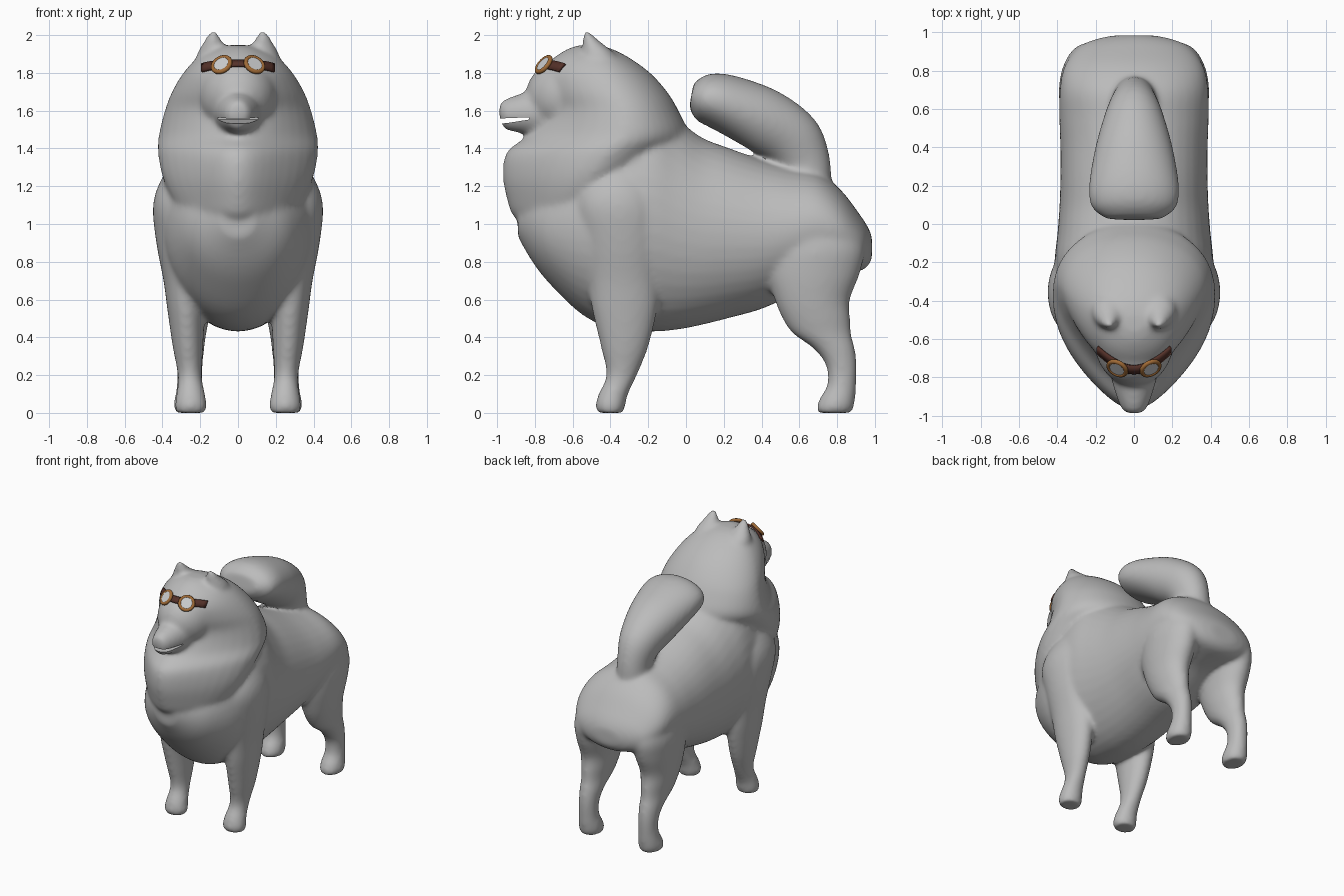
import bpy, bmesh, math
from mathutils import Vector

if "Cube" in bpy.data.objects:
    bpy.data.objects.remove(bpy.data.objects["Cube"])


def material(name, rgb):
    m = bpy.data.materials.new(name)
    m.diffuse_color = (*rgb, 1)
    m.use_nodes = True
    m.node_tree.nodes["Principled BSDF"].inputs["Base Color"].default_value = m.diffuse_color
    return m


FUR = material("grey fur", (0.5, 0.5, 0.5))
BRASS = material("brass rim", (0.35, 0.145, 0.037))
LEATHER = material("dark leather", (0.09, 0.031, 0.022))
GLASS = material("pale glass", (0.6, 0.61, 0.62))


def new_object(name, bm, mat):
    me = bpy.data.meshes.new(name)
    bmesh.ops.recalc_face_normals(bm, faces=bm.faces)
    bm.to_mesh(me)
    bm.free()
    ob = bpy.data.objects.new(name, me)
    bpy.context.collection.objects.link(ob)
    me.materials.append(mat)
    me.shade_smooth()
    return ob


def spline(rows, steps=4):
    """Smooth interpolation through rows of numbers."""
    out = []
    for i in range(len(rows) - 1):
        a, b = rows[max(i - 1, 0)], rows[i]
        c, d = rows[i + 1], rows[min(i + 2, len(rows) - 1)]
        for k in range(steps):
            t = k / steps
            out.append([0.5 * (2 * q + (r - p) * t + (2 * p - 5 * q + 4 * r - s) * t * t
                               + (3 * q - p - 3 * r + s) * t ** 3)
                        for p, q, r, s in zip(a, b, c, d)])
    return out + [list(rows[-1])]


def loft(bm, rows, side=1, n=40):
    """Rows: x, y, z, half width, half depth, tilt of depth axis, egg amount."""
    rings = []
    for x, y, z, rx, rd, tilt, egg in spline(rows):
        a, ring = math.radians(tilt), []
        for i in range(n):
            t = 2 * math.pi * i / n
            c, s = math.cos(t), math.sin(t)
            w, d = max(rx, 0.003) * c, max(rd, 0.003) * s
            if egg:  # longer, more pointed front
                w *= 1 - egg * max(0, -s) ** 1.4
                d *= 1.2 if s < 0 else 0.8
            ring.append(bm.verts.new((side * (x + w), y + d * math.cos(a), z + d * math.sin(a))))
        rings.append(ring)
    for r0, r1 in zip(rings, rings[1:]):
        for i in range(n):
            j = (i + 1) % n
            bm.faces.new((r0[i], r0[j], r1[j], r1[i]))
    bm.faces.new(rings[0])
    bm.faces.new(rings[-1])


bm = bmesh.new()

# Torso and muzzle: y, bottom, top, half width
torso = [(-.89, .93, 1.12, .09), (-.80, .78, 1.2, .23), (-.70, .66, 1.3, .31),
         (-.55, .52, 1.45, .38), (-.40, .45, 1.62, .41), (-.20, .43, 1.68, .415),
         (-.05, .44, 1.56, .40), (.08, .465, 1.46, .39), (.22, .50, 1.405, .385), (.4, .55, 1.34, .385),
         (.55, .62, 1.30, .39), (.7, .70, 1.27, .388), (.82, .73, 1.18, .365),
         (.92, .75, 1.05, .295), (.965, .78, .98, .2), (.985, .82, .93, .1)]
muzzle = [(-.70, 1.45, 1.73, .14), (-.80, 1.465, 1.71, .12), (-.86, 1.478, 1.695, .105),
          (-.92, 1.49, 1.675, .085), (-.955, 1.50, 1.662, .07), (-.977, 1.53, 1.648, .055),
          (-.989, 1.57, 1.632, .03)]
for part in (torso, muzzle):
    loft(bm, [(0, y, (b + t) / 2, w, (t - b) / 2, 90, 0) for y, b, t, w in part])

# Mane and skull: z, front, back, half width, egg amount
mane = [(1.0, -.87, -.62, .14, .3), (1.05, -.92, -.5, .26, .35), (1.12, -.945, -.35, .34, .4),
        (1.25, -.97, -.2, .40, .42), (1.38, -.95, -.06, .425, .42), (1.47, -.84, .01, .42, .38),
        (1.6, -.76, -.04, .388, .3), (1.7, -.775, -.10, .35, .22), (1.8, -.77, -.19, .29, .15),
        (1.88, -.70, -.30, .215, .1), (1.93, -.62, -.40, .12, .1), (1.947, -.56, -.48, .05, .1)]
loft(bm, [(0, f + .6 * (k - f), z, w, (k - f) / 2, 0, e) for z, f, k, w, e in mane])

# Face
ball = bmesh.ops.create_uvsphere(bm, u_segments=32, v_segments=20, radius=1)["verts"]
for v in ball:
    v.co = Vector((v.co.x * .21, v.co.y * .25 - .6, v.co.z * .215 + 1.675))

# Legs and ears: z, x, y, half width, half depth
front_leg = [(1.42, .24, -.36, .05, .08), (1.25, .275, -.36, .125, .18), (1.1, .30, -.36, .15, .23),
             (.9, .29, -.34, .143, .215), (.7, .28, -.33, .115, .19), (.55, .275, -.325, .1, .174),
             (.35, .265, -.325, .081, .127), (.2, .255, -.34, .064, .082), (.1, .25, -.385, .076, .079),
             (.04, .25, -.4, .086, .079), (0, .25, -.4, .077, .07)]
hind_leg = [(1.1, .21, .66, .11, .17), (.9, .24, .69, .147, .25), (.75, .25, .675, .138, .25),
            (.6, .255, .668, .117, .2), (.5, .255, .69, .102, .18), (.42, .255, .72, .087, .155),
            (.34, .255, .785, .077, .11), (.25, .255, .823, .068, .082), (.15, .255, .825, .068, .077),
            (.08, .255, .803, .08, .094), (.03, .255, .79, .084, .099), (0, .255, .787, .074, .089)]
ear = [(1.82, .14, -.45, .09, .1), (1.9, .135, -.462, .083, .086),
       (1.96, .132, -.497, .053, .05), (2.025, .132, -.532, .016, .014)]
for side in (1, -1):
    for limb in (front_leg, hind_leg, ear):
        loft(bm, [(x, y, z, w, d, 0, 0) for z, x, y, w, d in limb], side, 28)

# Curled tail: y, z, half width, half thickness, tilt
tail = [(.65, 1.16, .12, .12, 0), (.63, 1.31, .118, .138, 18), (.565, 1.44, .15, .162, 40),
        (.425, 1.54, .195, .172, 61), (.28, 1.61, .225, .162, 70), (.16, 1.655, .237, .146, 74),
        (.08, 1.67, .215, .122, 78), (.028, 1.68, .145, .065, 80)]
loft(bm, [(0, y, z, w, h, a, 0) for y, z, w, h, a in tail])
dog = new_object("dog_body", bm, FUR)

# Wedge that opens the mouth
bm = bmesh.new()
wedge = [(-1.05, 1.528), (-.95, 1.534), (-.83, 1.553), (-.83, 1.565), (-1.05, 1.556)]
ends = [[bm.verts.new((x, y, z)) for y, z in wedge] for x in (-.13, .13)]
for e in ends:
    bm.faces.new(e)
for i in range(5):
    j = (i + 1) % 5
    bm.faces.new((ends[0][i], ends[0][j], ends[1][j], ends[1][i]))
cutter = new_object("mouth_cutter", bm, FUR)
cutter.hide_render = True

# Fuse all parts into one soft skin and cut the mouth
remesh = dog.modifiers.new("fuse", "REMESH")
remesh.mode = "VOXEL"
remesh.voxel_size = 0.014
remesh.use_smooth_shade = True
soften = dog.modifiers.new("soften", "SMOOTH")
soften.factor = 0.5
soften.iterations = 16
cut = dog.modifiers.new("mouth", "BOOLEAN")
cut.operation = "DIFFERENCE"
cut.solver = "EXACT"
cut.object = cutter
bpy.context.view_layer.update()
skin = bpy.data.meshes.new_from_object(dog.evaluated_get(bpy.context.evaluated_depsgraph_get()))
dog.modifiers.clear()
dog.data = skin
bpy.data.objects.remove(cutter)
skin.materials.clear()
skin.materials.append(FUR)
skin.shade_smooth()
skin.set_sharp_from_angle(angle=math.radians(50))
bpy.context.view_layer.update()


def on_skin(p, lift):
    hit, loc, normal, _ = dog.closest_point_on_mesh(p)
    return loc + normal * lift if hit else p


# Goggle strap laid over the forehead
bm = bmesh.new()
up = Vector((0, .6, .8)) * .028
rows = []
for i in range(25):
    u = i / 12 - 1
    p = Vector((.195 * u, -.775 + .115 * u * u, 1.872 - .042 * u * u))
    rows.append([bm.verts.new(on_skin(p + up * k, .012)) for k in (-1, 0, 1)])
for a, b in zip(rows, rows[1:]):
    for k in range(2):
        bm.faces.new((a[k], b[k], b[k + 1], a[k + 1]))
strap = new_object("goggle_strap", bm, LEATHER)
thick = strap.modifiers.new("thickness", "SOLIDIFY")
thick.thickness = 0.014
thick.offset = 0

# Goggle rims and lenses
for side, tag in ((1, "left"), (-1, "right")):
    facing = Vector((side * .4, -.72, .64)).normalized()
    turn = facing.to_track_quat("Z", "Y")
    spot = on_skin(Vector((side * .095, -.765, 1.86)), .02)
    bpy.ops.mesh.primitive_torus_add(major_radius=.049, minor_radius=.012,
                                     major_segments=28, minor_segments=10)
    rim = bpy.context.object
    rim.name = "goggle_rim_" + tag
    rim.data.materials.append(BRASS)
    bpy.ops.object.shade_smooth()
    bpy.ops.mesh.primitive_cylinder_add(vertices=28, radius=.046, depth=.016)
    lens = bpy.context.object
    lens.name = "goggle_lens_" + tag
    lens.data.materials.append(GLASS)
    for ob in (rim, lens):
        ob.location = spot
        ob.rotation_euler = turn.to_euler()
